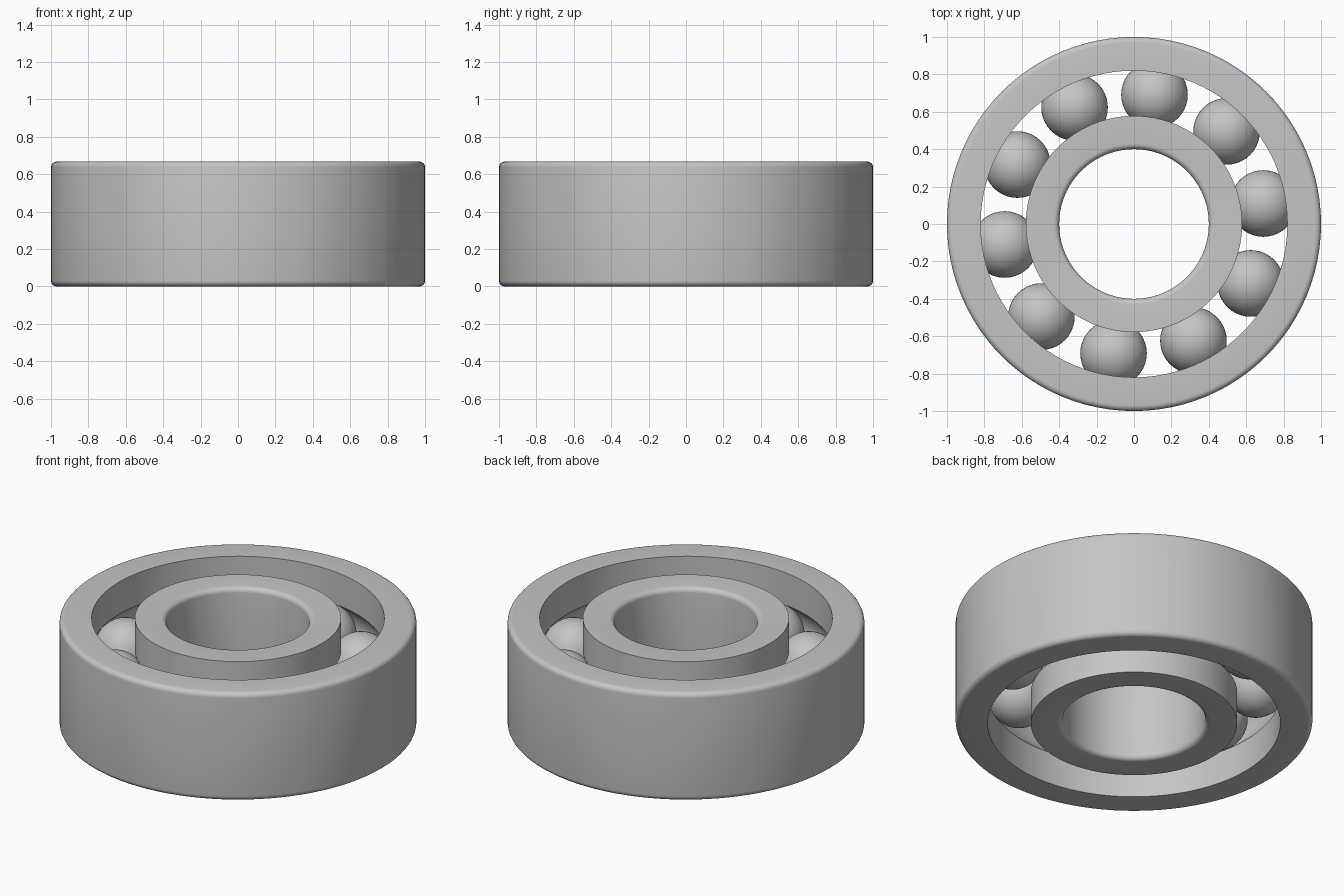
import bpy, bmesh
from math import sin, cos, pi, radians, acos, sqrt
from mathutils import Matrix

HEIGHT = 0.667
MID = HEIGHT / 2
PITCH = 0.70      # radius of the circle through the ball centres
BALL_R = 0.178
GROOVE_R = 0.18
FILLET = 0.03
SEGMENTS = 96

cube = bpy.data.objects.get("Cube")
if cube:
    bpy.data.objects.remove(cube, do_unlink=True)

steel = bpy.data.materials.new("brushed steel grey")
steel.use_nodes = True
colour = (0.56, 0.56, 0.56, 1)
steel.diffuse_color = colour
steel.node_tree.nodes["Principled BSDF"].inputs["Base Color"].default_value = colour


def finish(name, bm):
    mesh = bpy.data.meshes.new(name)
    bm.to_mesh(mesh)
    bm.free()
    mesh.materials.append(steel)
    obj = bpy.data.objects.new(name, mesh)
    bpy.context.collection.objects.link(obj)
    bpy.ops.object.select_all(action='DESELECT')
    obj.select_set(True)
    bpy.context.view_layer.objects.active = obj
    bpy.ops.object.shade_smooth_by_angle(angle=radians(30))
    return obj


def arc(cx, cz, r, start, end, steps):
    angles = [start + (end - start) * i / steps for i in range(steps + 1)]
    return [(cx + r * cos(a), cz + r * sin(a)) for a in angles]


def race(name, plain_r, groove_r):
    """Ring with filleted plain wall and a ball groove in the other wall."""
    side = 1 if plain_r > groove_r else -1
    cx = plain_r - side * FILLET
    # upper half of the section, drawn for an outer ring and mirrored if inner
    fillet = [(cx + side * x, z) for x, z in
              arc(0, HEIGHT - FILLET, FILLET, 0, pi / 2, 6)]
    half = acos(abs(groove_r - PITCH) / GROOVE_R)
    groove = [(PITCH + side * x, z) for x, z in
              arc(0, MID, GROOVE_R, half, 0, 10)]
    upper = fillet + [(groove_r, HEIGHT)] + groove
    lower = [(x, HEIGHT - z) for x, z in reversed(upper[:-1])]
    section = upper + lower

    bm = bmesh.new()
    verts = [bm.verts.new((x, 0, z)) for x, z in section]
    edges = [bm.edges.new((verts[i - 1], verts[i])) for i in range(len(verts))]
    bmesh.ops.spin(bm, geom=verts + edges, cent=(0, 0, 0), axis=(0, 0, 1),
                   angle=2 * pi, steps=SEGMENTS, use_merge=True)
    bmesh.ops.remove_doubles(bm, verts=bm.verts, dist=0.0001)
    bmesh.ops.recalc_face_normals(bm, faces=bm.faces)
    return finish(name, bm)


# Rings
race("outer_race", 1.0, 0.82)
race("inner_race", 0.40, 0.578)

# Balls
for i in range(10):
    a = radians(9 + 36 * i)
    bm = bmesh.new()
    place = Matrix.Translation((PITCH * cos(a), PITCH * sin(a), MID))
    bmesh.ops.create_uvsphere(bm, u_segments=40, v_segments=24,
                              radius=BALL_R, matrix=place)
    finish(f"ball_{i + 1}", bm)
